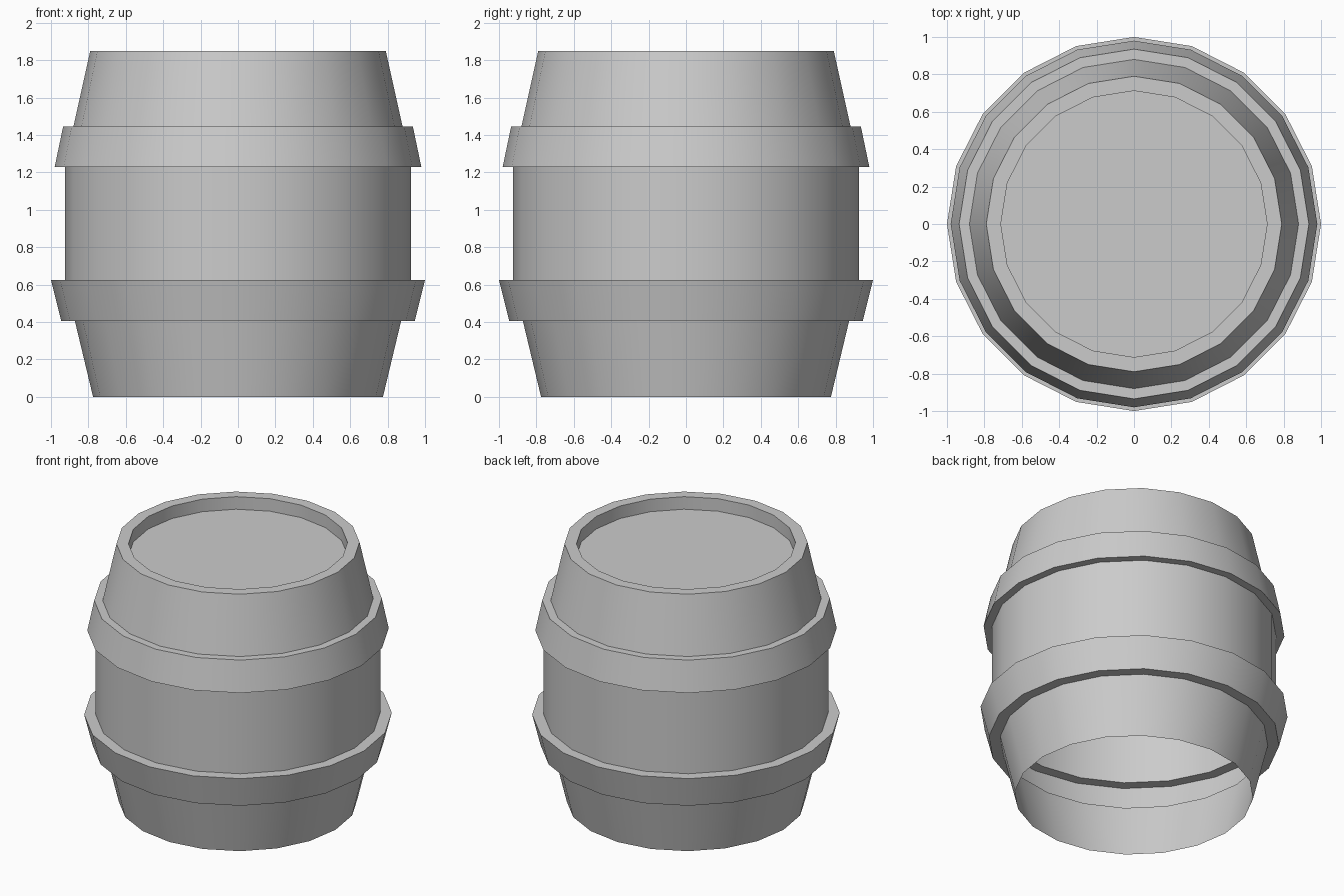
import bpy, bmesh
from math import cos, sin, tau, radians

if "Cube" in bpy.data.objects:
    bpy.data.objects.remove(bpy.data.objects["Cube"])

SIDES = 20


def new_object(name, bm):
    mesh = bpy.data.meshes.new(name)
    bm.to_mesh(mesh)
    bm.free()
    obj = bpy.data.objects.new(name, mesh)
    bpy.context.collection.objects.link(obj)
    bpy.ops.object.select_all(action='DESELECT')
    obj.select_set(True)
    bpy.context.view_layer.objects.active = obj
    bpy.ops.object.shade_smooth_by_angle(angle=radians(30))
    return obj


def ring(bm, r, z):
    return [bm.verts.new((r * cos(tau * i / SIDES), r * sin(tau * i / SIDES), z))
            for i in range(SIDES)]


def lathe(name, profile):
    bm = bmesh.new()
    rings = [ring(bm, r, z) for r, z in profile]
    for a, b in zip(rings, rings[1:]):
        for i in range(SIDES):
            j = (i + 1) % SIDES
            bm.faces.new((a[i], a[j], b[j], b[i]))
    return new_object(name, bm)


# Thin barrel wall with both hoops stepped into its profile, open at the bottom
lathe("barrel_shell", [
    (0.775, 0.0), (0.872, 0.405),
    (0.945, 0.405), (1.0, 0.625),      # lower hoop
    (0.925, 0.625), (0.925, 1.23),     # straight middle
    (0.98, 1.23), (0.935, 1.445),      # upper hoop
    (0.88, 1.445), (0.79, 1.85),
    (0.712, 1.85), (0.712, 1.76),      # rim and recess
])

# Recessed lid
bm = bmesh.new()
bm.faces.new(ring(bm, 0.712, 1.76))
new_object("lid", bm)
